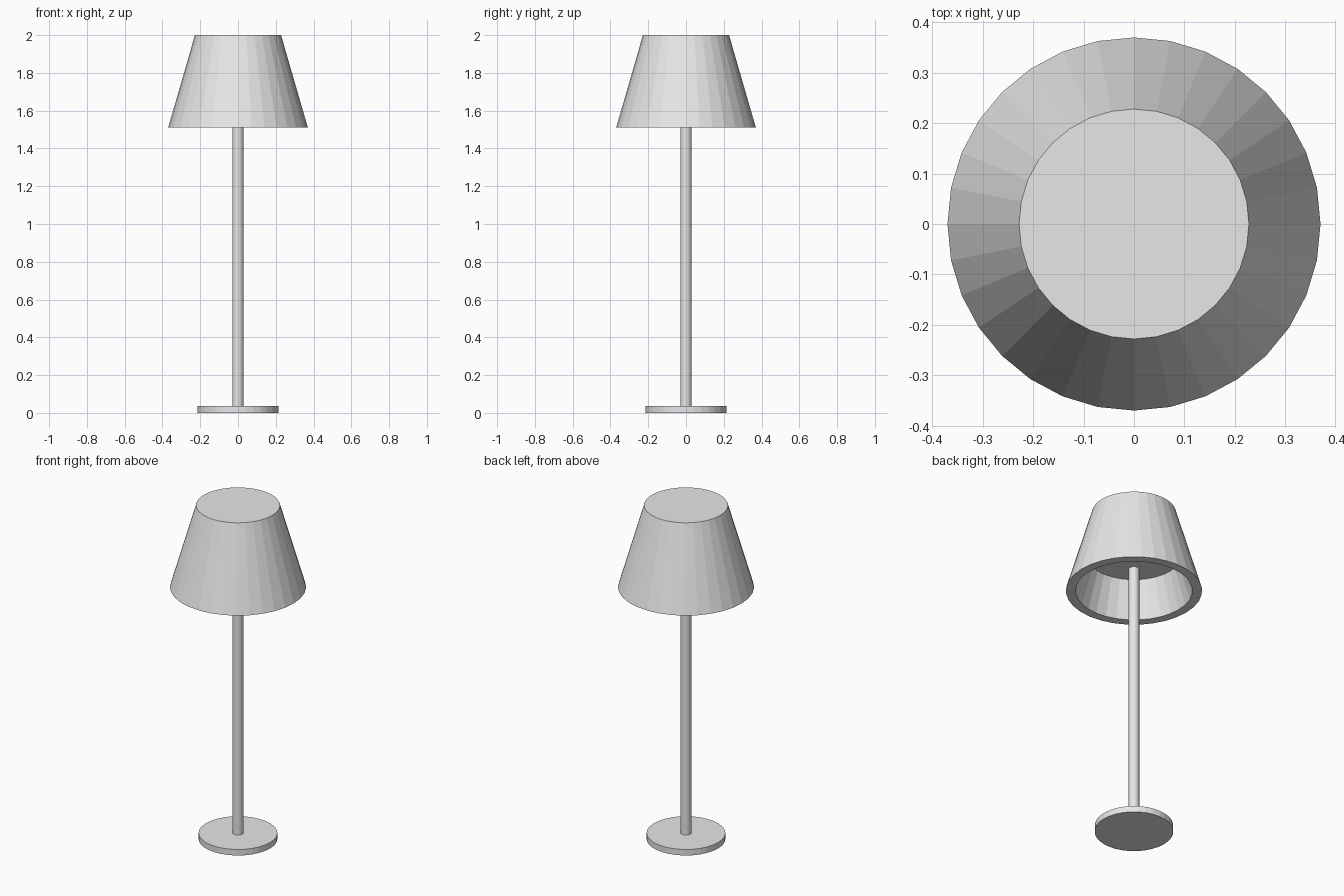
import bpy
import bmesh
from math import cos, sin, tau

SIDES = 32

cube = bpy.data.objects.get("Cube")
if cube:
    bpy.data.objects.remove(cube, do_unlink=True)

# One plain light grey for the whole lamp
grey = bpy.data.materials.new("light grey")
grey.use_nodes = True
colour = (0.8, 0.8, 0.8, 1.0)
grey.diffuse_color = colour
grey.node_tree.nodes["Principled BSDF"].inputs["Base Color"].default_value = colour


def turned_part(name, profile):
    """Turn (radius, height) points, bottom to top, and cap both ends."""
    bm = bmesh.new()
    rings = [
        [bm.verts.new((r * cos(tau * i / SIDES), r * sin(tau * i / SIDES), z))
         for i in range(SIDES)]
        for r, z in profile
    ]
    for low, high in zip(rings, rings[1:]):
        for i in range(SIDES):
            j = (i + 1) % SIDES
            bm.faces.new((low[i], low[j], high[j], high[i]))
    bm.faces.new(rings[0])
    bm.faces.new(rings[-1])
    bmesh.ops.recalc_face_normals(bm, faces=bm.faces)
    mesh = bpy.data.meshes.new(name)
    bm.to_mesh(mesh)
    bm.free()
    mesh.materials.append(grey)
    obj = bpy.data.objects.new(name, mesh)
    bpy.context.collection.objects.link(obj)
    return obj


# Round foot and slim pole, which stops just short of the shade's ceiling
turned_part("base", [(0.214, 0), (0.214, 0.036)])
turned_part("pole", [(0.029, 0.02), (0.029, 1.645)])

# Thick shade: inner ceiling, inner wall, rim, outer wall, closed top
turned_part("shade", [(0.253, 1.725), (0.318, 1.51), (0.37, 1.51), (0.228, 2)])
